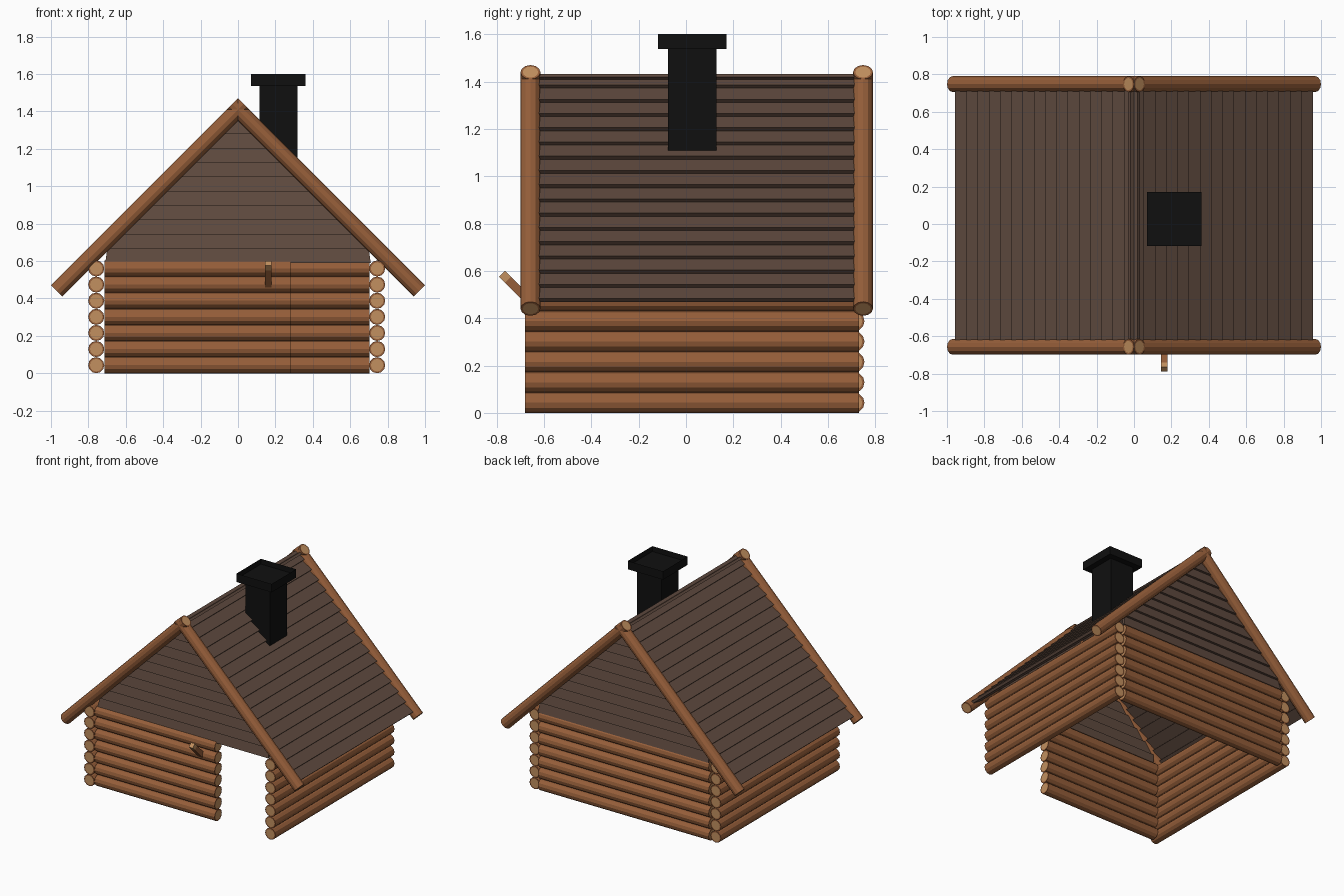
import bpy, bmesh, math
from mathutils import Vector, Matrix

if "Cube" in bpy.data.objects:
    bpy.data.objects.remove(bpy.data.objects["Cube"])

R2 = math.sqrt(2)


def material(name, rgb):
    m = bpy.data.materials.new(name)
    m.diffuse_color = (*rgb, 1)
    m.use_nodes = True
    m.node_tree.nodes["Principled BSDF"].inputs["Base Color"].default_value = m.diffuse_color
    return m


BARK = material("bark brown", (0.305, 0.113, 0.042))
CUT = material("cut wood tan", (0.54, 0.28, 0.115))
PLANK = material("dark plank brown", (0.114, 0.068, 0.049))
SOOT = material("soot black", (0.005, 0.005, 0.005))


def finish(name, bm, mats):
    bmesh.ops.recalc_face_normals(bm, faces=bm.faces)
    me = bpy.data.meshes.new(name)
    bm.to_mesh(me)
    bm.free()
    for m in mats:
        me.materials.append(m)
    ob = bpy.data.objects.new(name, me)
    bpy.context.collection.objects.link(ob)
    return ob


def add_log(bm, a, b, r):
    """Log from a to b; the cut ends get a tan disc inside a bark ring."""
    a, b = Vector(a), Vector(b)
    d = b - a
    mat = Matrix.Translation((a + b) / 2) @ d.to_track_quat('Z', 'Y').to_matrix().to_4x4()
    verts = bmesh.ops.create_cone(bm, cap_ends=True, segments=12, radius1=r, radius2=r,
                                  depth=d.length, matrix=mat)["verts"]
    caps = [f for f in {f for v in verts for f in v.link_faces} if len(f.verts) == 12]
    bmesh.ops.inset_individual(bm, faces=caps, thickness=r * 0.22)
    for f in caps:
        f.material_index = 1


def add_prism(bm, lo, hi, mat_index=0):
    """Solid between two matching rings of points."""
    va = [bm.verts.new(p) for p in lo]
    vb = [bm.verts.new(p) for p in hi]
    n = len(va)
    faces = [bm.faces.new(va), bm.faces.new(vb)]
    for i in range(n):
        j = (i + 1) % n
        faces.append(bm.faces.new((va[i], va[j], vb[j], vb[i])))
    for f in faces:
        f.material_index = mat_index


# Log walls: seven stacked logs each, doorway at the right of the front
LOG_R, STEP = 0.043, 0.0862
walls = {
    "left_wall": ((-0.758, -0.68), (-0.758, 0.73)),
    "right_wall": ((0.744, -0.68), (0.744, 0.73)),
    "back_wall": ((-0.715, 0.711), (0.702, 0.711)),
    "front_wall": ((-0.715, -0.635), (0.28, -0.635)),
}
for name, (p, q) in walls.items():
    bm = bmesh.new()
    for i in range(7):
        z = LOG_R + i * STEP
        add_log(bm, (*p, z), (*q, z), LOG_R)
    finish(name, bm, [BARK, CUT])

# Gable trim: two crossing logs at each end of the roof
TRIM_R, PEAK = 0.042, 1.41
for name, y in (("front_trim", -0.657), ("back_trim", 0.748)):
    bm = bmesh.new()
    over = TRIM_R / R2
    for s in (-1, 1):
        add_log(bm, (s * 0.97, y, PEAK - 0.97), (-s * over, y, PEAK + over), TRIM_R)
    finish(name, bm, [BARK, CUT])

# Gable boards: tilted clapboards narrowing to the peak
Z0, ROW = 0.59, 0.0765


def half_width(z):
    return max(0.004, min(0.71, 1.365 - z))


for name, y, s in (("front_gable", -0.655, -1), ("back_gable", 0.745, 1)):
    bm = bmesh.new()
    for i in range(10):
        za, zb = Z0 + i * ROW, Z0 + (i + 1) * ROW
        wa, wb = half_width(za), half_width(zb)
        rings = []
        for out_a, out_b in ((0, -0.018), (-0.02, -0.036)):
            ya, yb = y + s * out_a, y + s * out_b
            rings.append([(-wa, ya, za), (wa, ya, za), (wb, yb, zb), (-wb, yb, zb)])
        add_prism(bm, *rings)
    finish(name, bm, [PLANK])

# Roof slopes: sixteen overlapping planks per side
D, T, ROWS = 1.018, 0.019, 16
U0, U1 = -D - 0.008, 0.957 * R2 - D
for name, s in (("left_roof", -1), ("right_roof", 1)):
    bm = bmesh.new()
    for i in range(ROWS):
        ua = U0 + (U1 - U0) * i / ROWS
        ub = U0 + (U1 - U0) * (i + 1) / ROWS
        profile = [(ua, D - T), (ub, D), (ub, D - T), (ua, D - 2 * T)]
        pts = [(s * (u + d) / R2, (d - u) / R2) for u, d in profile]
        add_prism(bm, [(x, -0.655, z) for x, z in pts], [(x, 0.745, z) for x, z in pts])
    finish(name, bm, [PLANK])


# Chimney: stack cut to the roof slope, wider cap with a recessed flue
def rect(x0, x1, y0, y1, z):
    return [(x, y, z(x)) for x, y in ((x0, y0), (x1, y0), (x1, y1), (x0, y1))]


bm = bmesh.new()
stack = (0.115, 0.318, -0.077, 0.128)
add_prism(bm, rect(*stack, lambda x: 1.395 - x), rect(*stack, lambda x: 1.54))
finish("chimney_stack", bm, [SOOT])

bm = bmesh.new()
cap = (0.07, 0.362, -0.118, 0.172)
add_prism(bm, rect(*cap, lambda x: 1.537), rect(*cap, lambda x: 1.6))
top = [f for f in bm.faces if all(v.co.z > 1.59 for v in f.verts)]
bmesh.ops.inset_individual(bm, faces=top, thickness=0.05)
for v in top[0].verts:
    v.co.z -= 0.04
finish("chimney_cap", bm, [SOOT])

# Peg leaning out of the front wall, with a pale tip
bm = bmesh.new()
tip = Vector((-0.777, 0.588))
along, across = Vector((1, -1)) / R2, Vector((1, 1)) / R2
for a, b, m in ((0, 0.035, 1), (0.035, 0.17, 0)):
    ring = [tip + along * u + across * w for u, w in
            ((a, -0.018), (a, 0.018), (b, 0.018), (b, -0.018))]
    add_prism(bm, [(0.145, p.x, p.y) for p in ring], [(0.178, p.x, p.y) for p in ring], m)
finish("wall_peg", bm, [BARK, CUT])
